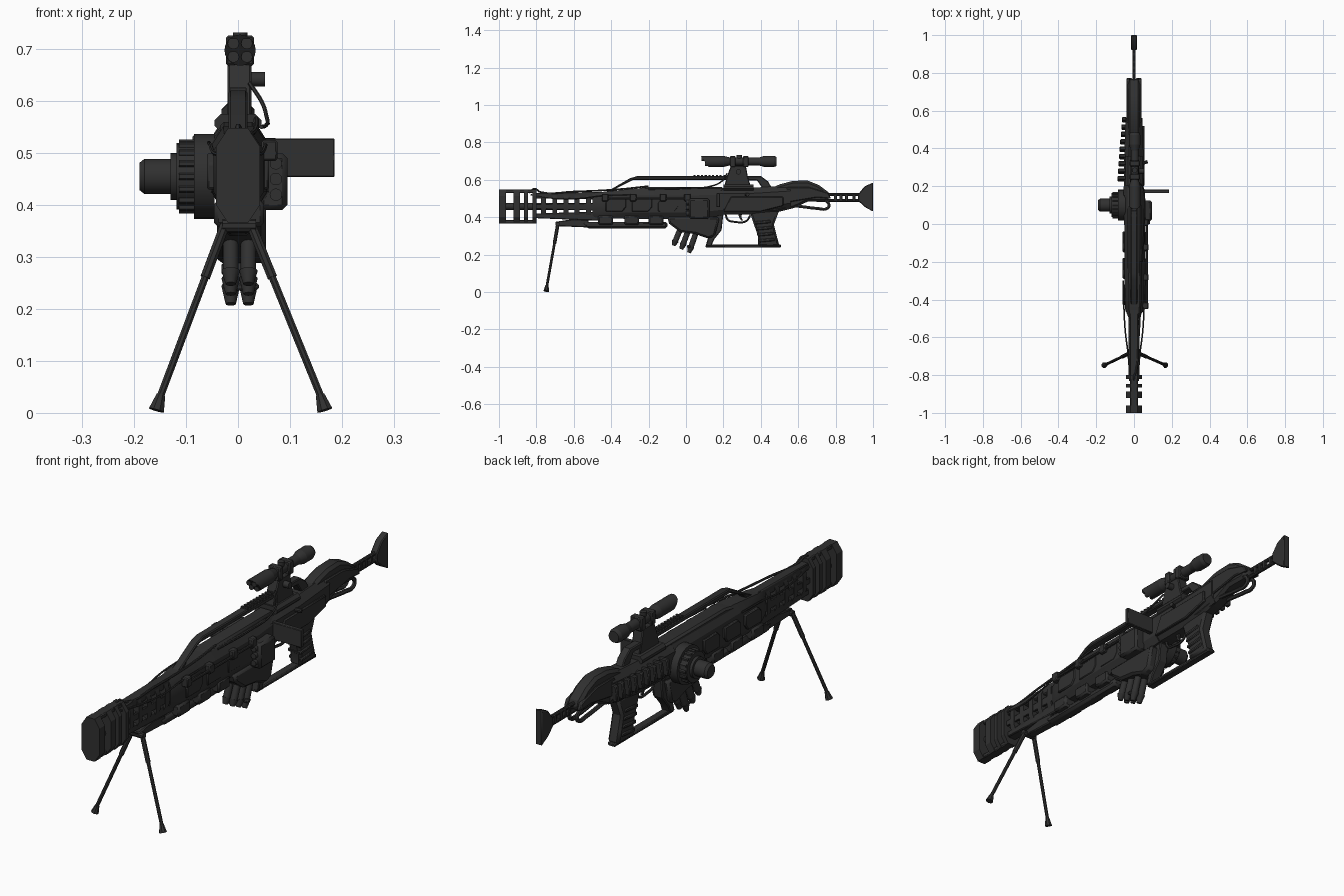
import bpy, bmesh, math
from mathutils import Vector

METAL = bpy.data.materials.new("dark_gunmetal")
METAL.diffuse_color = (0.03, 0.03, 0.03, 1)


def finish(name, bm, bevel=0.0):
    bmesh.ops.recalc_face_normals(bm, faces=bm.faces)
    me = bpy.data.meshes.new(name)
    bm.to_mesh(me)
    bm.free()
    me.materials.append(METAL)
    ob = bpy.data.objects.new(name, me)
    bpy.context.collection.objects.link(ob)
    if bevel:
        m = ob.modifiers.new("bevel", 'BEVEL')
        m.width, m.segments, m.limit_method = bevel, 1, 'ANGLE'
        m.angle_limit = math.radians(40)
    return ob


def prism(name, pts, x0, x1, bevel=0.004):
    """Side profile (y, z) extruded from x0 to x1."""
    bm = bmesh.new()
    f = bm.faces.new([bm.verts.new((x0, y, z)) for y, z in pts])
    ext = bmesh.ops.extrude_face_region(bm, geom=[f])
    vs = [g for g in ext["geom"] if isinstance(g, bmesh.types.BMVert)]
    bmesh.ops.translate(bm, verts=vs, vec=(x1 - x0, 0, 0))
    return finish(name, bm, bevel)


def box(name, x0, x1, y0, y1, z0, z1, bevel=0.004):
    return prism(name, [(y0, z0), (y1, z0), (y1, z1), (y0, z1)], x0, x1, bevel)


def loft(name, secs):
    """Octagonal sections (y, x0, x1, z0, z1, chamfer x, chamfer z) joined along y."""
    bm = bmesh.new()
    rings = []
    for y, a, b, c, d, k, h in secs:
        p = [(a + k, c), (b - k, c), (b, c + h), (b, d - h),
             (b - k, d), (a + k, d), (a, d - h), (a, c + h)]
        rings.append([bm.verts.new((x, y, z)) for x, z in p])
    for r, s in zip(rings, rings[1:]):
        for i in range(8):
            bm.faces.new((r[i], r[(i + 1) % 8], s[(i + 1) % 8], s[i]))
    bm.faces.new(rings[0])
    bm.faces.new(rings[-1])
    return finish(name, bm)


def rod(name, p, q, r, r2=None, n=16):
    """Cylinder or cone between two points."""
    p, q = Vector(p), Vector(q)
    d = q - p
    bm = bmesh.new()
    bmesh.ops.create_cone(bm, cap_ends=True, segments=n, radius1=r,
                          radius2=r if r2 is None else r2, depth=d.length)
    bm.transform(d.to_track_quat('Z', 'Y').to_matrix().to_4x4())
    bmesh.ops.translate(bm, verts=bm.verts, vec=(p + q) / 2)
    return finish(name, bm)


def cable(name, pts, r):
    """Bent round bar through the points."""
    cu = bpy.data.curves.new(name, 'CURVE')
    cu.dimensions, cu.bevel_depth, cu.bevel_resolution = '3D', r, 1
    cu.use_fill_caps, cu.resolution_u = True, 5
    sp = cu.splines.new('BEZIER')
    sp.bezier_points.add(len(pts) - 1)
    for b, p in zip(sp.bezier_points, pts):
        b.co, b.handle_left_type, b.handle_right_type = p, 'AUTO', 'AUTO'
    cu.materials.append(METAL)
    tmp = bpy.data.objects.new(name + "_tmp", cu)
    bpy.context.collection.objects.link(tmp)
    me = bpy.data.meshes.new_from_object(tmp.evaluated_get(bpy.context.evaluated_depsgraph_get()))
    bpy.data.objects.remove(tmp)
    ob = bpy.data.objects.new(name, me)
    bpy.context.collection.objects.link(ob)
    return ob


# Muzzle brake: plates, bars and bore
for y0, y1 in ((-1.0, -0.962), (-0.922, -0.888), (-0.866, -0.846), (-0.82, -0.8)):
    loft("muzzle_plate", [(y, -0.042, 0.042, 0.365, 0.548, 0.023, 0.035) for y in (y0, y1)])
box("muzzle_top_bar", -0.02, 0.02, -0.99, -0.81, 0.528, 0.548)
box("muzzle_bottom_bar", -0.02, 0.02, -0.99, -0.81, 0.365, 0.385)
rod("barrel", (0, -0.99, 0.457), (0, -0.4, 0.457), 0.018)
rod("muzzle_ring", (0, -1.0, 0.457), (0, -0.97, 0.457), 0.022)
rod("muzzle_bore", (0, -1.0, 0.457), (0, -0.985, 0.457), 0.012)

# Barrel shroud: rails and ribs
for s in (-1, 1):
    prism("shroud_side_rail", [(-0.81, 0.445), (-0.45, 0.435), (-0.45, 0.475), (-0.81, 0.47)],
          s * 0.018, s * 0.028, 0.002)
prism("shroud_top_rail", [(-0.81, 0.5), (-0.45, 0.495), (-0.42, 0.535), (-0.81, 0.53)], -0.022, 0.022)
prism("shroud_bottom_rail", [(-0.81, 0.395), (-0.45, 0.38), (-0.45, 0.43), (-0.81, 0.42)], -0.022, 0.022)
for i in range(6):
    y = -0.775 + i * 0.06
    loft("shroud_rib", [(v, -0.03, 0.03, 0.398, 0.53, 0.014, 0.03) for v in (y, y + 0.026)])

# Fore body
loft("fore_body", [(-0.5, -0.028, 0.03, 0.4, 0.53, 0.012, 0.03),
                   (-0.45, -0.047, 0.05, 0.395, 0.535, 0.02, 0.03),
                   (-0.28, -0.05, 0.056, 0.39, 0.552, 0.022, 0.035),
                   (0.06, -0.052, 0.06, 0.39, 0.552, 0.022, 0.035),
                   (0.2, -0.052, 0.05, 0.41, 0.55, 0.02, 0.03)])
for y in (-0.47, -0.33, -0.2):
    box("clamp_block", -0.046, 0.05, y, y + 0.08, 0.358, 0.41, 0.008)
for s in (-1, 1):
    for y in (-0.43, -0.29, -0.15):
        prism("side_panel", [(y, 0.43), (y + 0.09, 0.43), (y + 0.11, 0.455), (y + 0.11, 0.5),
                             (y + 0.02, 0.5), (y, 0.48)], s * 0.04, s * 0.06)
    cable("side_wire", [(s * 0.022, -0.83, 0.52), (s * 0.03, -0.7, 0.5), (s * 0.046, -0.57, 0.5),
                        (s * 0.053, -0.45, 0.515), (s * 0.056, -0.3, 0.52)], 0.004)
rod("side_tube", (0.068, -0.45, 0.5), (0.068, 0.02, 0.5), 0.006, n=8)
for y in (-0.45, -0.3, -0.14, -0.01):
    box("tube_bracket", 0.045, 0.076, y, y + 0.035, 0.485, 0.525)
prism("top_cover", [(-0.42, 0.52), (0.2, 0.53), (0.2, 0.56), (-0.22, 0.56), (-0.3, 0.545)],
      -0.035, 0.035, 0.008)
cable("top_wire", [(0.0, -0.84, 0.53), (0, -0.81, 0.552), (0.01, -0.78, 0.535), (0.025, -0.6, 0.537),
                   (0.035, -0.35, 0.55), (0.035, -0.2, 0.566)], 0.005)

# Under-barrel tube and bipod
prism("under_tube", [(-0.56, 0.375), (-0.53, 0.34), (-0.1, 0.34), (-0.1, 0.375)], -0.025, 0.025, 0.01)
prism("bipod_mount", [(-0.7, 0.375), (-0.69, 0.352), (-0.52, 0.345), (-0.52, 0.385), (-0.6, 0.39)],
      -0.02, 0.02)
rod("bipod_pivot", (-0.03, -0.685, 0.36), (0.035, -0.685, 0.36), 0.013, n=10)
for s in (-1, 1):
    hip, foot = Vector((s * 0.025, -0.685, 0.362)), Vector((s * 0.157 + 0.005, -0.745, 0.025))
    rod("bipod_leg", hip, foot, 0.0075, n=8)
    rod("bipod_leg_sleeve", hip, hip.lerp(foot, 0.3), 0.01, n=8)
    rod("bipod_foot", foot.lerp(hip, 0.03), foot + Vector((s * 0.005, -0.002, -0.02)), 0.009, 0.016, 8)

# Magazine housing and slanted tubes
prism("magazine_housing", [(-0.1, 0.4), (-0.09, 0.365), (-0.03, 0.32), (0.05, 0.31), (0.12, 0.285),
                           (0.155, 0.3), (0.18, 0.4)], -0.04, 0.054, 0.01)
for i in range(3):
    for x in (-0.014, 0.02):
        a, b = Vector((x, -0.025 + i * 0.045, 0.35)), Vector((x, -0.06 + i * 0.042, 0.265 - i * 0.016))
        rod("slanted_tube", a, b, 0.015, n=12)
        rod("tube_tip", b.lerp(a, 0.1), b + (b - a) * 0.2, 0.018, 0.01, 12)
box("tube_crossbar", -0.028, 0.04, 0.005, 0.025, 0.236, 0.25)

# Right control box, buttons and flat wing plate
box("control_box", 0.04, 0.095, 0.015, 0.125, 0.39, 0.5, 0.01)
for z in (0.42, 0.45, 0.48):
    rod("control_button", (0.073, 0.0, z), (0.073, 0.02, z), 0.012, n=12)
box("wing_plate", 0.045, 0.186, 0.163, 0.182, 0.454, 0.528, 0.002)

# Left drum with ribbed rim and knob
D = (0.1, 0.455)
for name, x0, x1, r in (("drum_base", -0.045, -0.085, 0.082), ("drum_rim", -0.08, -0.118, 0.064),
                        ("drum_neck", -0.115, -0.13, 0.045), ("drum_knob", -0.125, -0.18, 0.034)):
    rod(name, (x0, *D), (x1, *D), r, n=28)
rod("drum_knob_cap", (-0.18, *D), (-0.19, *D), 0.034, 0.026, 28)
for i in range(16):
    t = i * math.tau / 16
    y, z = D[0] + 0.064 * math.cos(t), D[1] + 0.064 * math.sin(t)
    rod("drum_rib", (-0.084, y, z), (-0.114, y, z), 0.007, n=6)

# Receiver with left cooling fins
loft("receiver", [(0.15, -0.055, 0.05, 0.415, 0.555, 0.025, 0.03),
                  (0.35, -0.052, 0.05, 0.415, 0.557, 0.025, 0.03),
                  (0.56, -0.045, 0.045, 0.445, 0.57, 0.02, 0.03)])
for i in range(9):
    y = 0.225 + i * 0.039
    prism("cooling_fin", [(y, 0.46), (y + 0.02, 0.46), (y + 0.03, 0.535), (y + 0.01, 0.535)],
          -0.04, -0.088 + i * 0.003)
prism("receiver_side_panel", [(0.2, 0.43), (0.4, 0.43), (0.52, 0.46), (0.52, 0.51), (0.24, 0.51)], 0.04, 0.056)
rod("bolt_handle", (0.04, 0.32, 0.52), (0.072, 0.33, 0.52), 0.009, n=10)

# Trigger, guard, grip and hand guard
cable("trigger_guard", [(0, 0.21, 0.42), (0, 0.225, 0.385), (0, 0.26, 0.375), (0, 0.32, 0.378),
                        (0, 0.345, 0.41)], 0.006)
prism("trigger", [(0.28, 0.42), (0.3, 0.42), (0.295, 0.4), (0.305, 0.382), (0.295, 0.382), (0.283, 0.4)],
      -0.005, 0.005, 0.001)
prism("grip", [(0.34, 0.43), (0.36, 0.37), (0.385, 0.3), (0.385, 0.245), (0.5, 0.245), (0.485, 0.3),
               (0.47, 0.36), (0.5, 0.44)], -0.027, 0.027, 0.01)
for i in range(4):
    y, z = 0.39 - i * 0.007, 0.265 + i * 0.032
    prism("grip_ridge", [(y, z), (y + 0.085, z + 0.008), (y + 0.083, z + 0.024), (y - 0.004, z + 0.016)],
          -0.032, 0.032)
box("guard_bar", -0.018, 0.018, 0.105, 0.508, 0.238, 0.253)
prism("guard_front_post", [(0.105, 0.245), (0.135, 0.245), (0.15, 0.28), (0.19, 0.33), (0.2, 0.42),
                           (0.13, 0.42), (0.12, 0.3)], -0.022, 0.022)

# Stock shell, lower loop, twin rods and butt
prism("stock_shell", [(0.38, 0.54), (0.44, 0.548), (0.5, 0.575), (0.57, 0.594), (0.65, 0.596), (0.71, 0.572),
                      (0.76, 0.535), (0.772, 0.5), (0.74, 0.482), (0.65, 0.483), (0.58, 0.45),
                      (0.48, 0.425), (0.38, 0.425)], -0.032, 0.032, 0.012)
for s in (-1, 1):
    prism("stock_cheek", [(0.5, 0.47), (0.58, 0.485), (0.7, 0.505), (0.775, 0.5), (0.76, 0.53),
                          (0.66, 0.56), (0.54, 0.56)], s * 0.022, s * 0.04)
    cable("stock_loop", [(s * 0.018, 0.55, 0.465), (s * 0.018, 0.63, 0.455), (s * 0.018, 0.7, 0.447),
                         (s * 0.018, 0.755, 0.447), (s * 0.018, 0.765, 0.465),
                         (s * 0.018, 0.74, 0.495)], 0.009)
for z in (0.489, 0.52):
    rod("stock_rod", (0, 0.72, z), (0, 0.95, z), 0.008, n=10)
for y in (0.79, 0.82, 0.85, 0.89):
    box("rod_spacer", -0.009, 0.009, y, y + 0.016, 0.485, 0.524, 0.002)
prism("butt_plate", [(0.92, 0.488), (0.955, 0.455), (1.0, 0.43), (1.0, 0.585), (0.955, 0.565), (0.92, 0.522)],
      -0.016, 0.016)

# Carry rail above the body
prism("carry_rail", [(-0.44, 0.53), (-0.39, 0.53), (-0.37, 0.555), (-0.28, 0.6), (0.2, 0.6), (0.38, 0.596),
                     (0.415, 0.545), (0.465, 0.545), (0.44, 0.59), (0.4, 0.62), (-0.26, 0.62),
                     (-0.3, 0.608), (-0.4, 0.55)], -0.018, 0.018)
for i in range(14):
    box("rail_tooth", -0.016, 0.016, 0.04 + i * 0.02, 0.051 + i * 0.02, 0.618, 0.626, 0.001)
loft("rail_support", [(0.2, -0.045, 0.045, 0.54, 0.575, 0.012, 0.012), (0.36, -0.045, 0.045, 0.54, 0.575, 0.012, 0.012)])
prism("scope_post", [(0.2, 0.55), (0.35, 0.55), (0.33, 0.62), (0.32, 0.675), (0.24, 0.675), (0.22, 0.62)],
      -0.02, 0.026)
rod("scope_mount_knob", (0.02, 0.28, 0.642), (0.052, 0.28, 0.642), 0.014, n=12)
cable("scope_wire", [(0.022, 0.22, 0.635), (0.045, 0.2, 0.6), (0.055, 0.15, 0.57), (0.055, 0.0, 0.555),
                     (0.045, -0.2, 0.55)], 0.004)

# Scope with slanted hood and four lenses
C = (0.004, 0.698)
hood = rod("scope_hood", (C[0], 0.1, C[1]), (C[0], 0.2, C[1]), 0.03, n=20)
for v in hood.data.vertices:
    if v.co.y < 0.12:
        v.co.y -= (v.co.z - C[1]) * 0.7
for name, y0, y1, r, r2 in (("scope_front_taper", 0.2, 0.23, 0.03, 0.022), ("scope_tube", 0.22, 0.42, 0.021, 0.021),
                            ("scope_rear_taper", 0.39, 0.42, 0.021, 0.03), ("scope_eyepiece", 0.42, 0.47, 0.03, 0.03),
                            ("scope_eye_rim", 0.47, 0.485, 0.03, 0.024)):
    rod(name, (C[0], y0, C[1]), (C[0], y1, C[1]), r, r2, 20)
for y in (0.235, 0.305):
    box("scope_clamp", C[0] - 0.027, C[0] + 0.027, y, y + 0.03, 0.668, 0.726)
rod("scope_turret", (C[0], 0.285, 0.7), (C[0], 0.285, 0.732), 0.014, n=12)
for sx in (-1, 1):
    for sz in (-1, 1):
        y = 0.1 - sz * 0.009
        rod("scope_lens", (C[0] + sx * 0.013, y - 0.007, C[1] + sz * 0.013),
            (C[0] + sx * 0.013, y + 0.03, C[1] + sz * 0.013), 0.011, n=12)

# Smooth round parts, keep edges sharp
bpy.ops.object.select_all(action='SELECT')
bpy.context.view_layer.objects.active = hood
bpy.ops.object.shade_smooth_by_angle(angle=math.radians(32))
